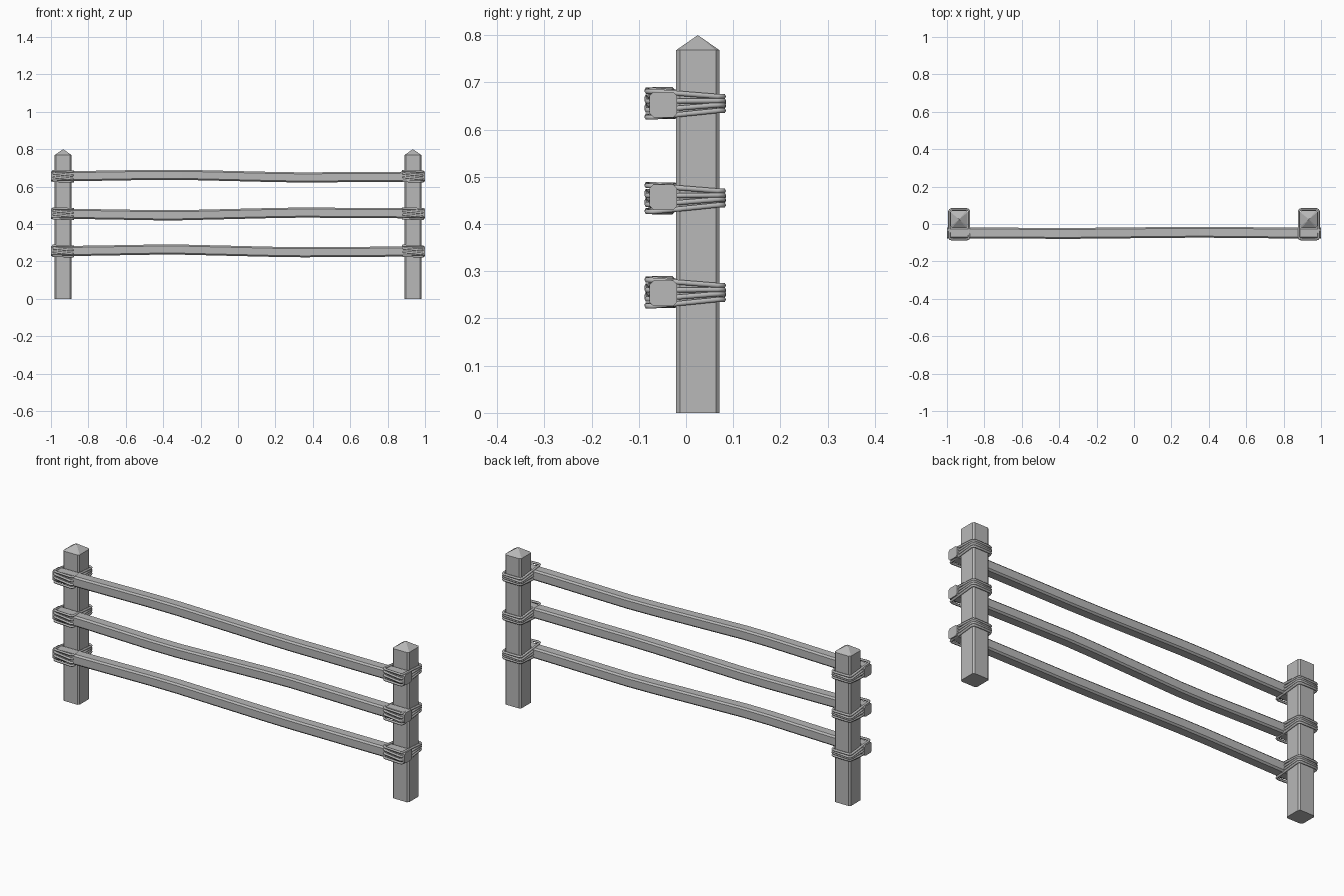
import bpy, bmesh, math
from mathutils import Vector

if "Cube" in bpy.data.objects:
    bpy.data.objects.remove(bpy.data.objects["Cube"])

gray = bpy.data.materials.new("weathered gray")
gray.diffuse_color = (0.48, 0.48, 0.48, 1)
gray.use_nodes = True
gray.node_tree.nodes["Principled BSDF"].inputs["Base Color"].default_value = gray.diffuse_color


def finish(bm, name, smooth=False):
    bmesh.ops.recalc_face_normals(bm, faces=bm.faces[:])
    me = bpy.data.meshes.new(name)
    bm.to_mesh(me)
    bm.free()
    me.materials.append(gray)
    for p in me.polygons:
        p.use_smooth = smooth
    ob = bpy.data.objects.new(name, me)
    bpy.context.collection.objects.link(ob)
    return ob


def chamfered(hw, hh, c):
    """Eight-sided outline of a rectangle with cut corners."""
    return [(hw, -hh + c), (hw, hh - c), (hw - c, hh), (-hw + c, hh),
            (-hw, hh - c), (-hw, -hh + c), (-hw + c, -hh), (hw - c, -hh)]


def bridge(bm, rings, closed=False):
    n = len(rings[0])
    for k in range(len(rings) if closed else len(rings) - 1):
        a, b = rings[k], rings[(k + 1) % len(rings)]
        for i in range(n):
            j = (i + 1) % n
            bm.faces.new((a[i], a[j], b[j], b[i]))


POST_X, POST_Y, HALF = 0.935, 0.025, 0.046


def post(name, x):
    bm = bmesh.new()
    outline = chamfered(HALF, HALF, 0.008)
    rings = [[bm.verts.new((x + u, POST_Y + v, z)) for u, v in outline]
             for z in (0, 0.768)]
    bridge(bm, rings)
    bm.faces.new(rings[0])
    # pyramid cap
    tip = bm.verts.new((x, POST_Y, 0.80))
    for i in range(8):
        bm.faces.new((rings[1][i], rings[1][(i + 1) % 8], tip))
    finish(bm, name)


def rail(name, z, sway):
    bm = bmesh.new()
    outline = chamfered(0.029, 0.027, 0.008)
    # gentle bends at the thirds: x, height offset, depth offset
    stations = [(-1, 0, 0), (-0.8, 0.002, 0), (-0.45, 0.008, -0.002),
                (-0.3, 0.008, -0.002), (0.2, -0.004, 0.003),
                (0.35, -0.006, 0.004), (0.5, -0.005, 0.003),
                (0.8, -0.003, 0), (1, -0.002, 0)]
    rings = []
    for x, dz, dy in stations:
        if sway < 0:
            x, dz = x, -dz
        rings.append([bm.verts.new((x, -0.048 + dy + u, z + dz + v))
                      for u, v in outline])
    bridge(bm, rings)
    bm.faces.new(rings[0])
    bm.faces.new(rings[-1])
    finish(bm, name)


def lashing(name, x, z):
    """Four tilted rope loops round the post and the rail."""
    bm = bmesh.new()
    hx, y0, y1, r, rad = 0.053, -0.082, 0.079, 0.012, 0.006
    # heights of each strand at front left, front right, back right, back left
    strands = [(0.029, 0.026, 0.015, 0.015), (0.014, 0.005, 0.006, 0.001),
               (-0.005, -0.014, -0.003, -0.006), (-0.026, -0.029, -0.015, -0.015)]
    for h in strands:
        path = []
        corners = [(-1, y0, 180), (1, y0, 270), (1, y1, 0), (-1, y1, 90)]
        for (sx, y, a0), dz in zip(corners, h):
            cx = sx * (hx - r)
            cy = y + r if y < 0 else y - r
            for k in range(3):
                a = math.radians(a0 + 45 * k)
                path.append(Vector((x + cx + r * math.cos(a),
                                    cy + r * math.sin(a), z + dz)))
        rings, n = [], len(path)
        for i, p in enumerate(path):
            t = (path[(i + 1) % n] - path[i - 1]).normalized()
            side = t.cross(Vector((0, 0, 1))).normalized()
            up = side.cross(t)
            rings.append([bm.verts.new(p + rad * (side * math.cos(q) + up * math.sin(q)))
                          for q in (math.tau * j / 6 for j in range(6))])
        bridge(bm, rings, closed=True)
    finish(bm, name, smooth=True)


for side, s in (("left", -1), ("right", 1)):
    post(side + "_post", s * POST_X)

for level, z, sway in (("bottom", 0.255, 1), ("middle", 0.455, -1), ("top", 0.655, 1)):
    rail(level + "_rail", z, sway)
    for side, s in (("left", -1), ("right", 1)):
        lashing(f"{level}_{side}_rope", s * POST_X, z)
